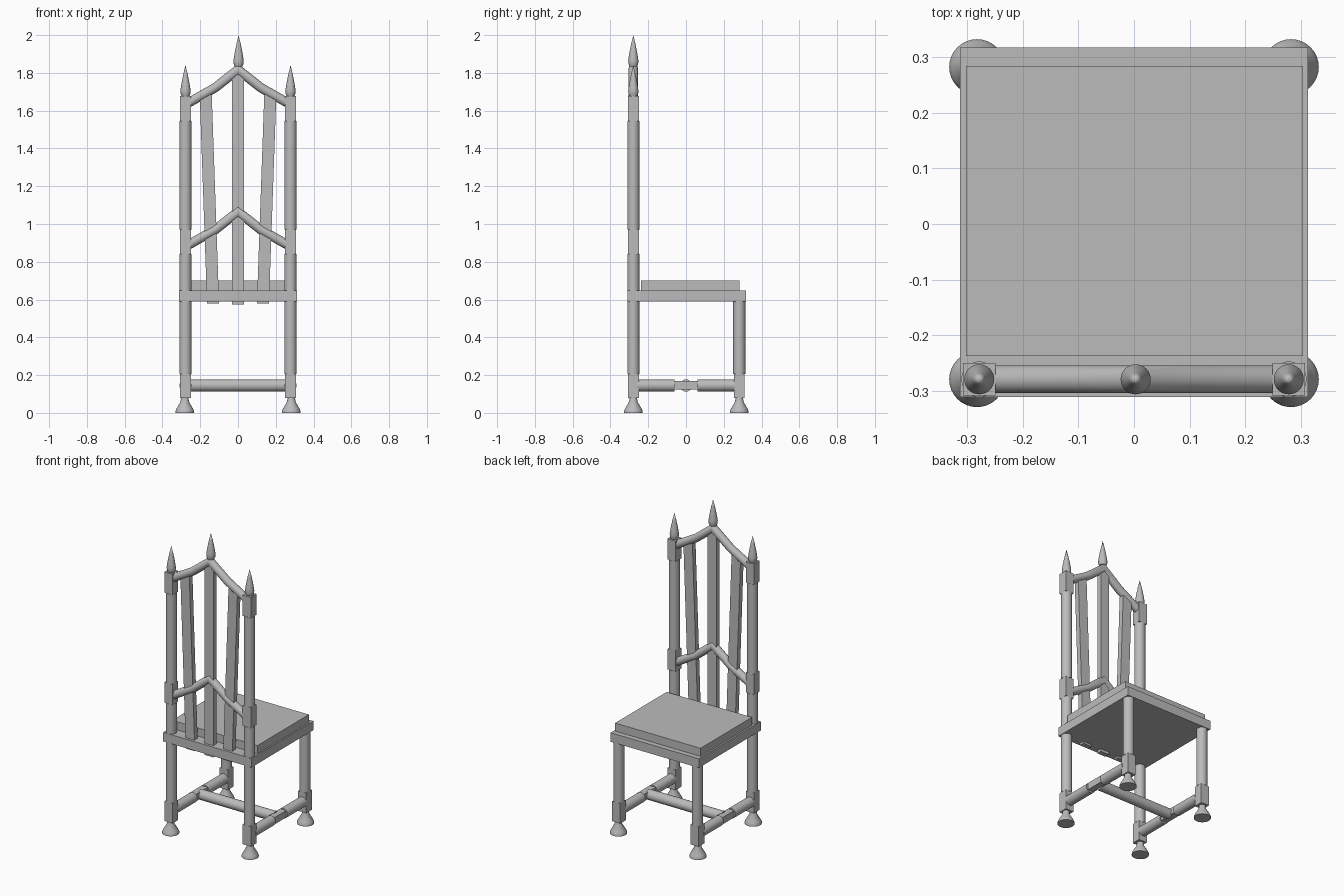
import bpy, bmesh, math
from mathutils import Vector

if "Cube" in bpy.data.objects:
    bpy.data.objects.remove(bpy.data.objects["Cube"], do_unlink=True)

GREY = (0.5, 0.5, 0.5, 1)
mat = bpy.data.materials.new("plain grey")
mat.use_nodes = True
mat.diffuse_color = GREY
mat.node_tree.nodes["Principled BSDF"].inputs["Base Color"].default_value = GREY

POST = 0.28      # distance of posts from the centre line
BACK = -0.279    # plane of the chair back
R = 0.032        # radius of posts and stretchers


def finish(bm, name, smooth=False):
    bmesh.ops.recalc_face_normals(bm, faces=bm.faces)
    mesh = bpy.data.meshes.new(name)
    bm.to_mesh(mesh)
    bm.free()
    mesh.materials.append(mat)
    ob = bpy.data.objects.new(name, mesh)
    bpy.context.collection.objects.link(ob)
    if smooth:
        bpy.ops.object.select_all(action="DESELECT")
        ob.select_set(True)
        bpy.context.view_layer.objects.active = ob
        bpy.ops.object.shade_smooth_by_angle(angle=math.radians(35))
    return ob


def box(name, lo, hi, lean=0):
    """Box between two corners; lean shifts its top along x."""
    bm = bmesh.new()
    bmesh.ops.create_cube(bm, size=1)
    for v in bm.verts:
        top = v.co.z > 0
        v.co = Vector([a + (b - a) * (c + 0.5) for a, b, c in zip(lo, hi, v.co)])
        if top:
            v.co.x += lean
    return finish(bm, name)


def lathe(name, x, y, z, profile):
    """Spin (radius, height) points around a vertical axis."""
    bm = bmesh.new()
    pts = [bm.verts.new((r, 0, h)) for r, h in profile]
    edges = [bm.edges.new(p) for p in zip(pts, pts[1:])]
    bmesh.ops.spin(bm, geom=pts + edges, cent=(0, 0, 0), axis=(0, 0, 1),
                   angle=math.tau, steps=32)
    bmesh.ops.remove_doubles(bm, verts=bm.verts, dist=1e-5)
    bmesh.ops.translate(bm, verts=bm.verts, vec=(x, y, z))
    return finish(bm, name, True)


def tube(name, path, r):
    """Round bar through points, mitred at the bends."""
    path = [Vector(p) for p in path]
    bm = bmesh.new()
    rings = []
    for i, p in enumerate(path):
        dirs = [(b - a).normalized() for a, b in zip(path, path[1:])][max(i - 1, 0):i + 1]
        t = sum(dirs, Vector()).normalized()
        side = t.orthogonal().normalized() if abs(t.y) > 0.9 else Vector((0, 1, 0))
        up = t.cross(side)
        stretch = 1 / max(t.dot(dirs[0]), 0.5)
        rings.append([bm.verts.new(p + r * (side * math.cos(a) + up * stretch * math.sin(a)))
                      for a in (math.tau * k / 32 for k in range(32))])
    for a, b in zip(rings, rings[1:]):
        for k in range(32):
            bm.faces.new((a[k], a[k - 1], b[k - 1], b[k]))
    bm.faces.new(rings[0])
    bm.faces.new(rings[-1])
    return finish(bm, name, True)


def block(name, x, y, z0, z1, w=0.029):
    return box(name, (x - w, y - w, z0), (x + w, y + w, z1))


def round_post(name, x, y, z0, z1):
    return tube(name, [(x, y, z0), (x, y, z1)], R)


FOOT = [(0, 0), (0.05, 0), (0.05, 0.008), (0.044, 0.022), (0.022, 0.06), (0.02, 0.082), (0, 0.082)]
FINIAL = [(0, 0), (0.021, 0), (0.026, 0.014), (0.027, 0.028), (0.025, 0.045),
          (0.02, 0.075), (0.011, 0.12), (0, 0.165)]

# Seat and cushion
box("seat_frame", (-0.313, -0.311, 0.59), (0.313, 0.317, 0.648))
box("seat_cushion", (-0.302, -0.237, 0.648), (0.304, 0.284, 0.7))

for side, s in (("right", -1), ("left", 1)):
    x = s * (POST - 0.002)
    # Legs, feet and lower blocks
    for end, y in (("back", BACK), ("front", 0.282)):
        tag = f"{end}_{side}"
        lathe("foot_" + tag, s * 0.282, y, 0, FOOT)
        block("leg_block_" + tag, x, y, 0.08, 0.207)
        round_post("leg_" + tag, x, y, 0.207, 0.6)
    # Back posts with square blocks and finials
    round_post("post_lower_" + side, x, BACK, 0.64, 0.84)
    block("post_middle_block_" + side, x, BACK, 0.84, 0.97)
    round_post("post_upper_" + side, x, BACK, 0.97, 1.545)
    block("post_top_block_" + side, x, BACK, 1.545, 1.678)
    lathe("finial_" + side, x, BACK, 1.676, FINIAL)
    # Side stretcher: two round bars joined by a small block
    tube("stretcher_rear_" + side, [(x, BACK + 0.02, 0.145), (x, -0.06, 0.145)], R)
    tube("stretcher_fore_" + side, [(x, 0.06, 0.145), (x, 0.26, 0.145)], R)
    box("stretcher_block_" + side, (x - 0.022, -0.062, 0.125), (x + 0.022, 0.062, 0.169))
    # Leaning outer slat
    c = s * 0.132
    box("slat_" + side, (c - 0.032, BACK - 0.016, 0.578), (c + 0.032, BACK + 0.016, 1.685), s * 0.039)

# Cross stretcher and middle slat
tube("cross_stretcher", [(-0.265, 0, 0.145), (0.265, 0, 0.145)], R)
box("slat_middle", (-0.031, BACK - 0.016, 0.573), (0.031, BACK + 0.016, 1.815))

# Peaked rails and top finial
for name, z in (("rail_middle", 0.885), ("rail_top", 1.637)):
    tube(name, [(-0.27, BACK, z), (-0.122, BACK, z + 0.084), (0, BACK, z + 0.18),
                (0.122, BACK, z + 0.084), (0.27, BACK, z)], 0.025)
lathe("finial_centre", 0.003, BACK, 1.835, FINIAL)
